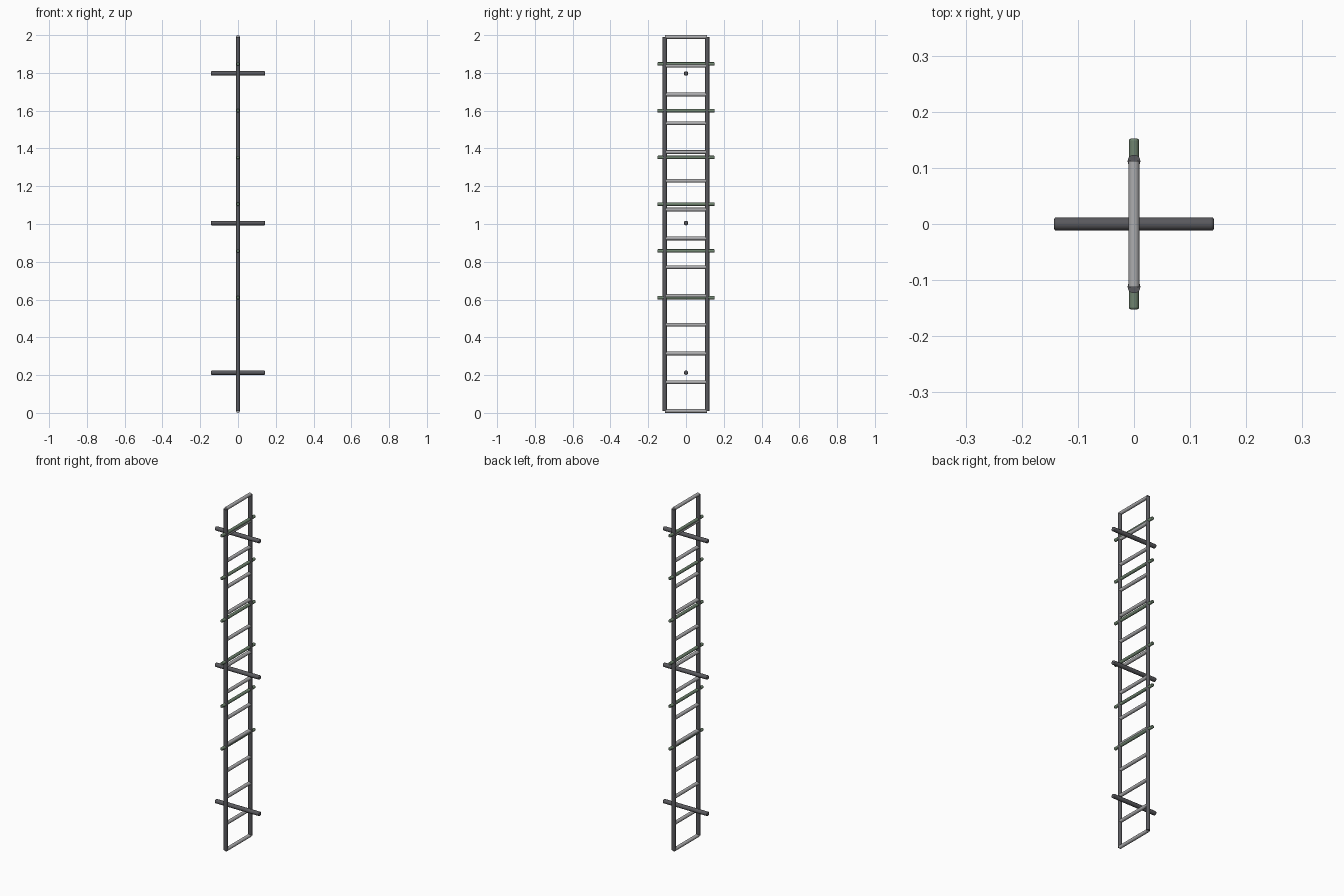
import bpy
from math import pi

if "Cube" in bpy.data.objects:
    bpy.data.objects.remove(bpy.data.objects["Cube"])


def material(name, rgb):
    m = bpy.data.materials.new(name)
    m.diffuse_color = (*rgb, 1)
    m.use_nodes = True
    m.node_tree.nodes["Principled BSDF"].inputs["Base Color"].default_value = m.diffuse_color
    return m


dark = material("dark_grey", (0.10, 0.10, 0.11))
light = material("light_grey", (0.42, 0.42, 0.43))
green = material("dull_green", (0.16, 0.23, 0.16))

ROT = {"x": (0, pi / 2, 0), "y": (pi / 2, 0, 0), "z": (0, 0, 0)}


def bar(name, axis, radius, length, loc, mat, bevel=0.0):
    """Round bar centred at loc, running along one axis."""
    bpy.ops.mesh.primitive_cylinder_add(vertices=12, radius=radius, depth=length,
                                        location=loc, rotation=ROT[axis])
    ob = bpy.context.object
    ob.name = name
    ob.data.materials.append(mat)
    if bevel:
        # soften only the end rims
        mod = ob.modifiers.new("end_bevel", "BEVEL")
        mod.width = bevel
        mod.segments = 2
        mod.limit_method = "ANGLE"
        mod.angle_limit = 1.0
    bpy.ops.object.shade_smooth_by_angle(angle=0.7)
    return ob


# side rails
for side, s in (("left", -1), ("right", 1)):
    bar(side + "_rail", "z", 0.0115, 1.98, (0, s * 0.112, 1.0), dark)

# evenly spaced rungs
for i in range(14):
    bar(f"rung_{i + 1}", "y", 0.010, 0.224, (0, 0, 0.01 + i * 1.98 / 13), light)

# thin green cross bars that stick out past the rails
for i in range(6):
    bar(f"cross_bar_{i + 1}", "y", 0.009, 0.304, (0, 0, 0.61 + i * 0.2475), green, 0.003)

# stand-off bars running front to back through the ladder's plane
for i, z in enumerate((0.213, 1.005, 1.797)):
    bar(f"standoff_bar_{i + 1}", "x", 0.012, 0.285, (0, 0, z), dark, 0.004)
